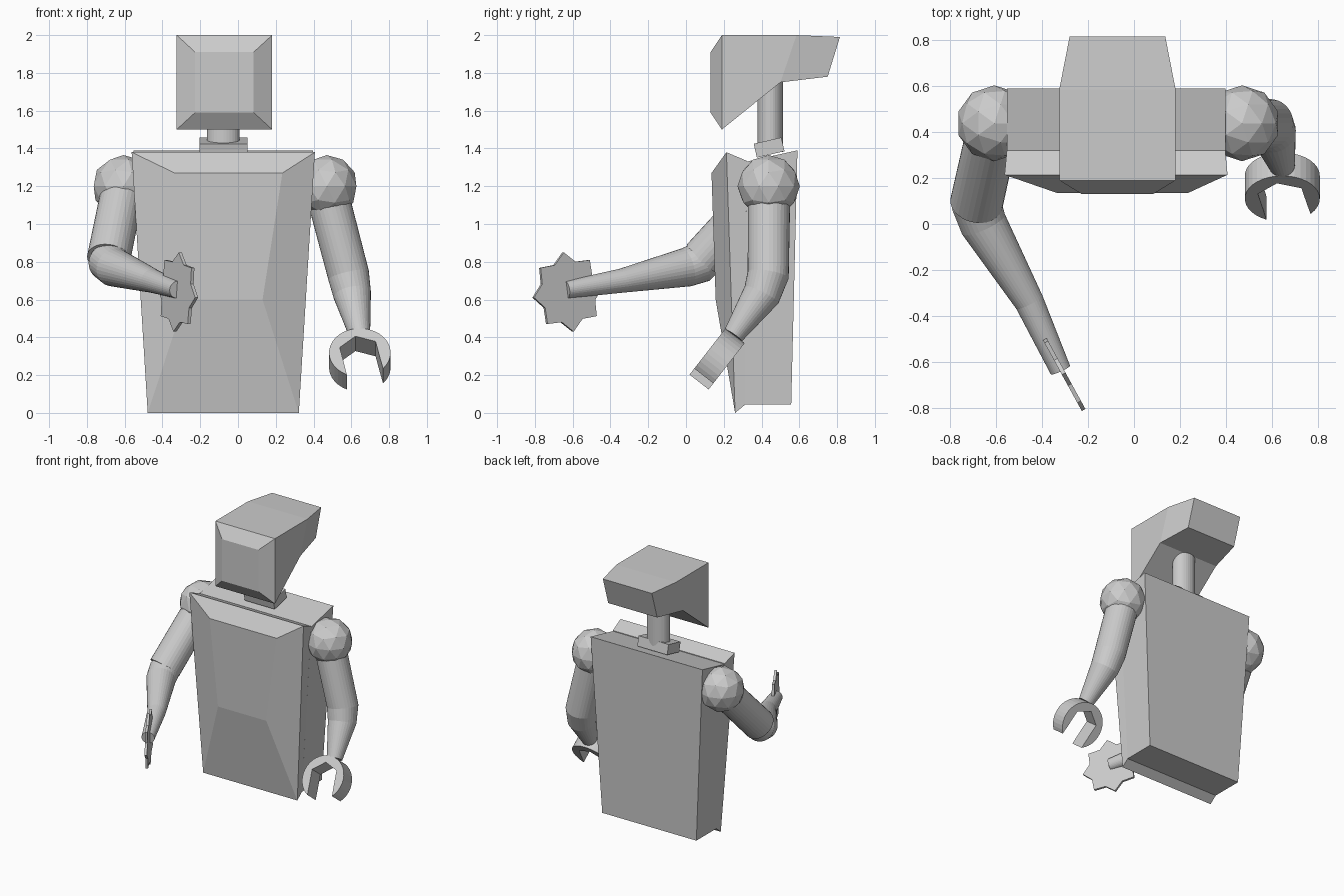
import bpy, bmesh
from math import sin, cos, pi, radians
from mathutils import Vector, Matrix

if "Cube" in bpy.data.objects:
    bpy.data.objects.remove(bpy.data.objects["Cube"])


def loft(name, rings):
    """Skin a list of equal-length point rings and cap both ends."""
    bm = bmesh.new()
    loops = [[bm.verts.new(p) for p in ring] for ring in rings]
    for a, b in zip(loops, loops[1:]):
        n = len(a)
        for i in range(n):
            j = (i + 1) % n
            bm.faces.new((a[i], a[j], b[j], b[i]))
    bm.faces.new(loops[0])
    bm.faces.new(loops[-1])
    bmesh.ops.recalc_face_normals(bm, faces=bm.faces)
    me = bpy.data.meshes.new(name)
    bm.to_mesh(me)
    bm.free()
    ob = bpy.data.objects.new(name, me)
    bpy.context.collection.objects.link(ob)
    return ob


def quad(x_top, x_bot, top, bot):
    """Four corners from x ranges and (y, z) of the top and bottom edges."""
    return [(x_top[0], *top), (x_top[1], *top), (x_bot[1], *bot), (x_bot[0], *bot)]


def span(half, centre):
    return (centre - half, centre + half)


def tube(name, path, sides=32):
    """Round tube through (x, y, z, radius) stations with mitred bends."""
    pts = [Vector(p[:3]) for p in path]
    rings = []
    for i, p in enumerate(pts):
        t = Vector()
        if i > 0:
            t += (p - pts[i - 1]).normalized()
        if i < len(pts) - 1:
            t += (pts[i + 1] - p).normalized()
        t.normalize()
        u = t.cross(Vector((1, 0, 0))).normalized()
        v = t.cross(u)
        r = path[i][3]
        rings.append([p + r * (cos(a) * u + sin(a) * v)
                      for a in (2 * pi * k / sides for k in range(sides))])
    return loft(name, rings)


def plate(name, outline, centre, u, v, thickness):
    """Extrude a 2D outline lying in the plane of u and v."""
    c, u, v = Vector(centre), Vector(u).normalized(), Vector(v).normalized()
    n = u.cross(v) * thickness / 2
    ring = [c + x * u + y * v for x, y in outline]
    return loft(name, [[p - n for p in ring], [p + n for p in ring]])


CX = -0.078

# Torso block and bevelled chest plate
loft("torso", [
    quad(span(.475, CX), span(.40, CX), (.59, 1.39), (.557, .045)),
    quad(span(.475, CX), span(.40, CX), (.32, 1.33), (.315, .045))])
loft("chest_plate", [
    quad(span(.475, CX), span(.40, CX), (.32, 1.335), (.315, .045)),
    quad(span(.485, CX), span(.40, CX), (.214, 1.38), (.26, 0)),
    quad((-.335, .235), (-.28, .13), (.135, 1.27), (.157, .6))])

# Head: bevelled face, tapering to the back
HX = -.072
loft("head", [
    quad(span(.155, HX), span(.155, HX), (.13, 1.91), (.13, 1.59)),
    quad(span(.253, HX), span(.253, HX), (.19, 2.0), (.19, 1.5)),
    quad(span(.253, HX), span(.253, HX), (.585, 2.0), (.5, 1.75)),
    quad(span(.208, HX), span(.208, HX), (.815, 1.99), (.75, 1.78))])

# Neck and its tilted collar
bpy.ops.mesh.primitive_cylinder_add(vertices=32, radius=1, depth=.42, location=(CX, .446, 1.59))
bpy.context.object.name = "neck"
bpy.context.object.scale = (.087, .068, 1)
bpy.ops.mesh.primitive_cube_add(size=1, location=(CX, .44, 1.405), rotation=(radians(13), 0, 0))
bpy.context.object.name = "neck_collar"
bpy.context.object.scale = (.254, .15, .075)

# Faceted shoulder balls
for side, x in (("left", .47), ("right", -.607)):
    bpy.ops.mesh.primitive_ico_sphere_add(subdivisions=2, radius=.165, location=(x, .438, 1.2))
    bpy.context.object.name = side + "_shoulder"

# Hanging arm with wrench hand
tube("wrench_arm", [(.475, .44, 1.15, .112), (.585, .435, .73, .11),
                    (.605, .40, .625, .10), (.645, .25, .41, .055)])

R, HEX, TURN = .163, .112, radians(12)
wrench = [(R, radians(37 + 286 * k / 28)) for k in range(29)]
wrench += [(HEX, radians(d)) for d in (300, 240, 180, 120, 60)]
plate("wrench_hand", [(r * cos(a + TURN), r * sin(a + TURN)) for r, a in wrench],
      (.645, .16, .28), (0, -.615, -.79), (1, 0, 0), .128)

# Raised arm: upper sleeve and tapering forearm
tube("saw_upper_arm", [(-.607, .44, 1.2, .113), (-.685, .09, .815, .115)])
tube("saw_forearm", [(-.69, .15, .83, .08), (-.685, .085, .80, .108), (-.655, .0, .77, .103),
                     (-.455, -.34, .70, .064), (-.32, -.635, .652, .046)])

# Toothed saw blade
teeth = []
for k in range(16):
    a = radians(98 + 22.5 * k)
    r = .212 if k % 2 == 0 else .165
    teeth.append((r * cos(a), r * sin(a)))
plate("saw_blade", teeth, (-.32, -.625, .64), (-.48, .875, 0), (0, 0, 1), .018)
